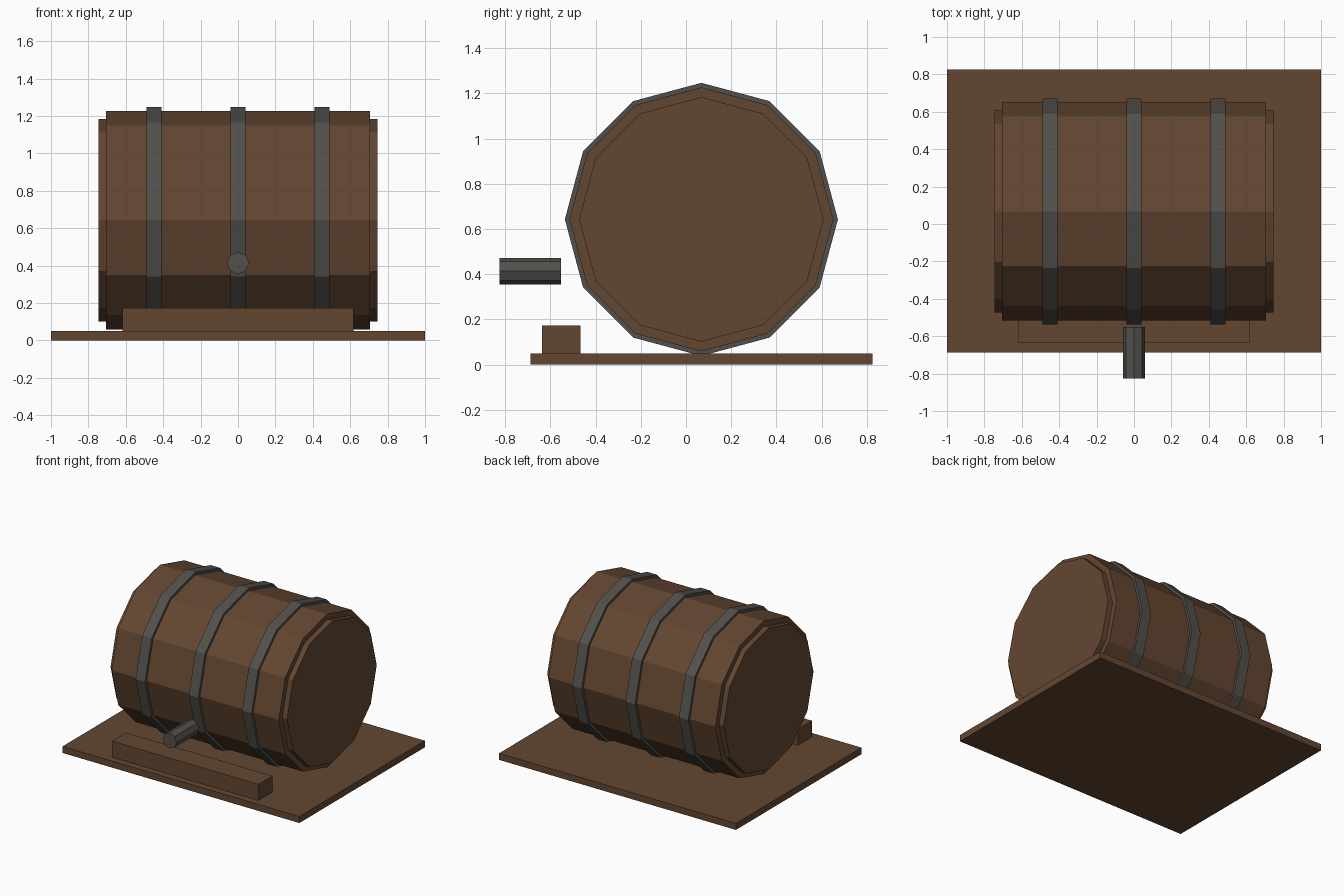
import bpy
import bmesh
from math import pi
from mathutils import Matrix

cube = bpy.data.objects.get("Cube")
if cube:
    bpy.data.objects.remove(cube, do_unlink=True)


def make_material(name, rgb):
    mat = bpy.data.materials.new(name)
    mat.use_nodes = True
    color = (*rgb, 1.0)
    mat.diffuse_color = color
    mat.node_tree.nodes["Principled BSDF"].inputs["Base Color"].default_value = color
    return mat


wood = make_material("brown wood", (0.125, 0.062, 0.031))
iron = make_material("grey iron", (0.085, 0.081, 0.071))


def add_object(name, bm, mat):
    mesh = bpy.data.meshes.new(name)
    bm.to_mesh(mesh)
    bm.free()
    mesh.materials.append(mat)
    obj = bpy.data.objects.new(name, mesh)
    bpy.context.collection.objects.link(obj)
    return obj


def box(name, low, high, mat):
    bm = bmesh.new()
    size = [b - a for a, b in zip(low, high)]
    middle = [(a + b) / 2 for a, b in zip(low, high)]
    bmesh.ops.create_cube(bm, size=1, matrix=Matrix.Translation(middle) @ Matrix.Diagonal((*size, 1)))
    return add_object(name, bm, mat)


def cylinder(name, center, radius, length, sides, axis, mat):
    """Flat-sided cylinder lying along the x or y axis."""
    bm = bmesh.new()
    turn = Matrix.Rotation(pi / 2, 4, "Y" if axis == "x" else "X")
    bmesh.ops.create_cone(bm, cap_ends=True, segments=sides, radius1=radius, radius2=radius,
                          depth=length, matrix=Matrix.Translation(center) @ turn)
    return add_object(name, bm, mat)


# Base board and the rail in front of the barrel
box("base_board", (-1, -0.688, 0), (1, 0.826, 0.05), wood)
box("front_rail", (-0.618, -0.636, 0.05), (0.618, -0.467, 0.173), wood)

# Barrel: staves, with a slightly smaller head showing at each end
SIDES = 12
axle = (0, 0.068, 0.643)
cylinder("barrel_body", axle, 0.584, 1.41, SIDES, "x", wood)
for side, x in (("left", 0.72), ("right", -0.72)):
    cylinder(f"barrel_head_{side}", (x, *axle[1:]), 0.541, 0.05, SIDES, "x", wood)

# Iron hoops
for place, x in (("right", -0.45), ("middle", 0), ("left", 0.45)):
    cylinder(f"hoop_{place}", (x, *axle[1:]), 0.604, 0.08, SIDES, "x", iron)

# Tap
cylinder("tap", (0, -0.689, 0.414), 0.059, 0.274, 8, "y", iron)
